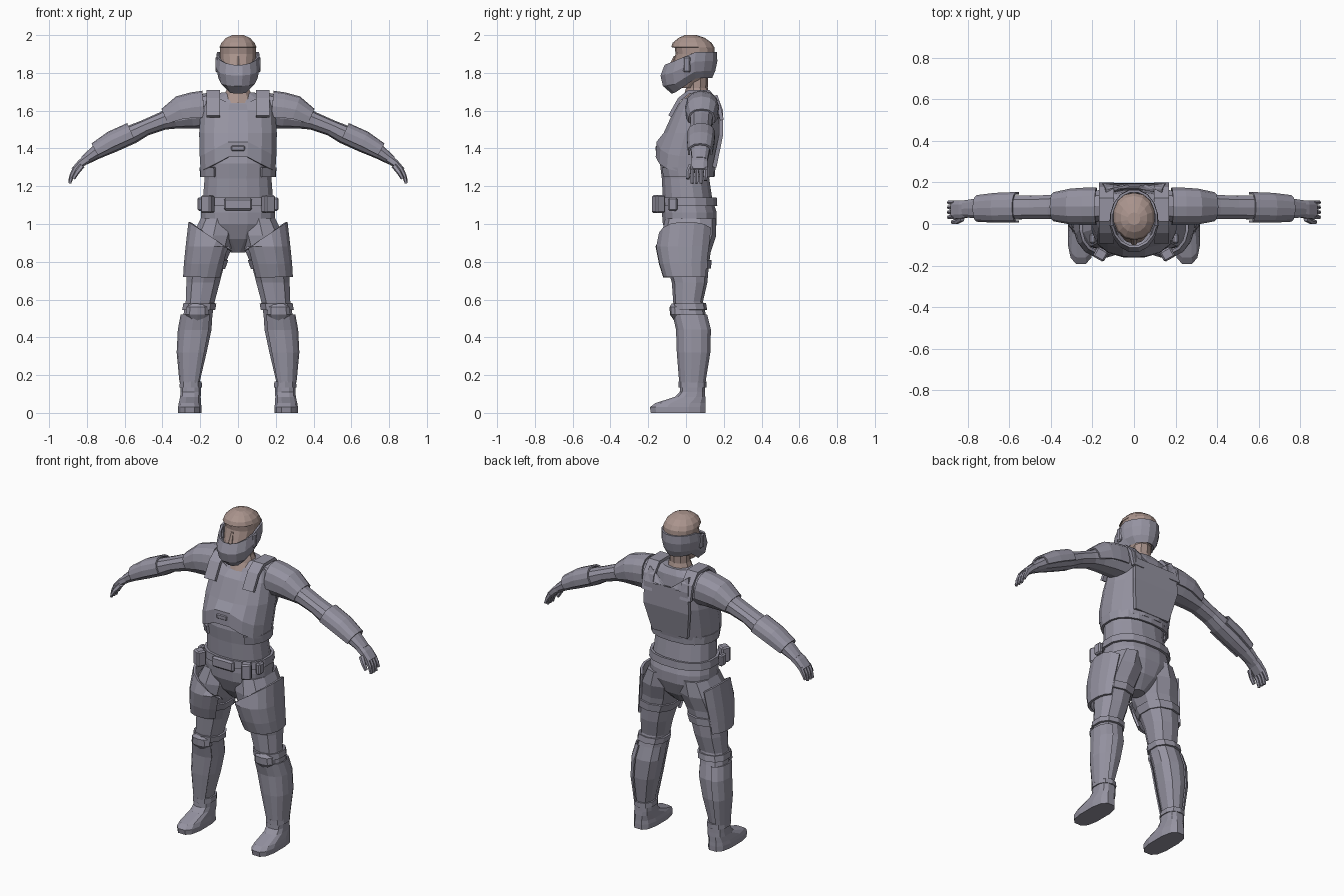
import bpy, bmesh, math
from mathutils import Vector


def material(name, rgb):
    m = bpy.data.materials.new(name)
    m.diffuse_color = (*rgb, 1)
    return m


ARMOUR = material("grey_armour", (0.30, 0.29, 0.355))
SKIN = material("skin", (0.40, 0.295, 0.265))


def finish(bm, name, mat, mirror=False, thick=0):
    me = bpy.data.meshes.new(name)
    bmesh.ops.recalc_face_normals(bm, faces=bm.faces)
    bm.to_mesh(me)
    bm.free()
    me.materials.append(mat)
    ob = bpy.data.objects.new(name, me)
    bpy.context.collection.objects.link(ob)
    if thick:
        s = ob.modifiers.new("thickness", 'SOLIDIFY')
        s.thickness, s.offset = thick, 0
    if mirror:
        ob.modifiers.new("mirror", 'MIRROR')
    return ob


def loft(name, rings, mat=ARMOUR, n=12, power=2.4, arc=None, warp=None,
         mirror=False, caps=True, thick=0):
    """Skin rings of (centre, u, v); arc (degrees) gives an open shell."""
    bm = bmesh.new()
    rows = []
    for c, u, v in rings:
        row = []
        for i in range(n + 1 if arc else n):
            a = (math.radians(arc[0] + (arc[1] - arc[0]) * i / n) if arc
                 else math.tau * (i + 0.5) / n)
            p = [math.copysign(abs(t) ** (2 / power), t) for t in (math.cos(a), math.sin(a))]
            q = Vector(c) + Vector(u) * p[0] + Vector(v) * p[1]
            row.append(bm.verts.new(warp(q) if warp else q))
        rows.append(row)
    for r, s in zip(rows, rows[1:]):
        for i in range(n):
            j = i + 1 if arc else (i + 1) % n
            bm.faces.new((r[i], r[j], s[j], s[i]))
    if caps and not arc:
        bm.faces.new(rows[0])
        bm.faces.new(rows[-1])
    return finish(bm, name, mat, mirror, thick)


def upright(data, grow=0.0):
    """Horizontal rings from (z, centre x, front y, back y, half width)."""
    return [((x, (f + b) / 2, z), (w + grow, 0, 0), (0, (b - f) / 2 + grow, 0))
            for z, x, f, b, w in data]


def along(data, grow=0.0):
    """Rings across a path in the xz plane from (x, z, y, half depth, half height)."""
    out = []
    for i, (x, z, y, d, h) in enumerate(data):
        a, b = data[max(i - 1, 0)], data[min(i + 1, len(data) - 1)]
        t = Vector((b[0] - a[0], 0, b[1] - a[1])).normalized()
        out.append(((x, y, z), (0, d + grow, 0), Vector((-t.z, 0, t.x)) * (h + grow)))
    return out


def block(name, centre, size, turn=0, bevel=0.008, mirror=False):
    bm = bmesh.new()
    bmesh.ops.create_cube(bm, size=1)
    bmesh.ops.scale(bm, vec=size, verts=bm.verts)
    bmesh.ops.bevel(bm, geom=bm.edges[:], offset=bevel, segments=1, affect='EDGES')
    for v in bm.verts:
        c, s = math.cos(turn), math.sin(turn)
        v.co = Vector((v.co.x * c - v.co.y * s, v.co.x * s + v.co.y * c, v.co.z)) + Vector(centre)
    return finish(bm, name, ARMOUR, mirror)


# Torso and pelvis
loft("body", upright([
    (0.85, 0, -0.03, 0.07, 0.04), (0.92, 0, -0.09, 0.135, 0.14), (1.0, 0, -0.125, 0.165, 0.2),
    (1.06, 0, -0.13, 0.165, 0.2), (1.14, 0, -0.125, 0.14, 0.188), (1.24, 0, -0.13, 0.125, 0.18),
    (1.32, 0, -0.14, 0.13, 0.185), (1.45, 0, -0.115, 0.15, 0.195), (1.58, 0, -0.055, 0.165, 0.19),
    (1.66, 0, -0.01, 0.155, 0.165), (1.695, 0, 0.02, 0.135, 0.09)]), n=16)


# Vest whose lower front edge rises to the middle
def vest_edge(p):
    if p.y < 0 and p.z < 1.37:
        p.z += 0.1 * max(0, 1 - abs(p.x) / 0.19)
    if p.z > 1.64 and abs(p.x) < 0.08:
        p.z -= 0.03 if p.y < 0.05 else 0.08
    return p


loft("vest", upright([
    (1.28, 0, -0.157, 0.15, 0.195), (1.36, 0, -0.153, 0.165, 0.2), (1.48, 0, -0.115, 0.187, 0.203),
    (1.6, 0, -0.06, 0.187, 0.195), (1.665, 0, -0.02, 0.17, 0.175)]),
    n=16, warp=vest_edge, caps=False, thick=0.012)
loft("waist_strap", upright([(1.25, 0, -0.135, 0.145, 0.195), (1.3, 0, -0.145, 0.148, 0.198)]),
     n=14, arc=(-55, 235), thick=0.014)
block("chest_clasp", (0, -0.152, 1.4), (0.08, 0.02, 0.035))

# Back plate with a notched neckline
bm = bmesh.new()
outline = [(-0.12, 1.3, 0.15), (0.12, 1.3, 0.15), (0.155, 1.47, 0.185), (0.15, 1.6, 0.185),
           (0.135, 1.68, 0.155), (0, 1.58, 0.185), (-0.135, 1.68, 0.155), (-0.15, 1.6, 0.185),
           (-0.155, 1.47, 0.185)]
vs = [bm.verts.new((x, y, z)) for x, z, y in outline]
for f in ((0, 1, 2, 8), (8, 2, 3, 7), (7, 3, 5), (3, 4, 5), (5, 6, 7)):
    bm.faces.new([vs[i] for i in f])
finish(bm, "back_plate", ARMOUR, thick=0.022)

# Shoulder straps
bm = bmesh.new()
path = [(-0.085, 1.57), (-0.035, 1.66), (0.015, 1.7), (0.12, 1.7), (0.17, 1.64), (0.19, 1.55)]
pairs = [[bm.verts.new((x, y, z)) for x in (0.095, 0.168)] for y, z in path]
for a, b in zip(pairs, pairs[1:]):
    bm.faces.new((a[0], a[1], b[1], b[0]))
finish(bm, "shoulder_strap", ARMOUR, mirror=True, thick=0.02)

# Belt, buckle and pouches
loft("belt", upright([(1.095, 0, -0.137, 0.16, 0.2), (1.14, 0, -0.135, 0.157, 0.196)]),
     n=16, thick=0.016, caps=False)
block("buckle", (0, -0.143, 1.105), (0.15, 0.024, 0.065), bevel=0.01)
block("belt_pouch", (0.16, -0.145, 1.105), (0.06, 0.055, 0.095), turn=0.5, mirror=True)
block("side_pouch", (0.2, -0.07, 1.105), (0.03, 0.05, 0.07), mirror=True)

# Legs
leg = [(1.03, 0.11, -0.11, 0.16, 0.09), (0.94, 0.13, -0.13, 0.16, 0.118),
       (0.85, 0.152, -0.125, 0.13, 0.115), (0.77, 0.172, -0.1, 0.12, 0.1),
       (0.69, 0.185, -0.075, 0.113, 0.092), (0.59, 0.2, -0.068, 0.09, 0.08),
       (0.52, 0.212, -0.06, 0.105, 0.08), (0.44, 0.222, -0.042, 0.125, 0.085),
       (0.32, 0.238, -0.038, 0.122, 0.075), (0.16, 0.25, -0.025, 0.095, 0.048)]
loft("leg", upright(leg), n=10, mirror=True)


# Thigh plates with slanted upper edge
def thigh_edge(p):
    if p.z > 0.9:
        p.z += (p.x - 0.17) * 0.7
    return p


loft("thigh_plate", upright([
    (0.95, 0.135, -0.14, 0.15, 0.122), (0.88, 0.15, -0.155, 0.14, 0.122),
    (0.79, 0.17, -0.137, 0.125, 0.111), (0.72, 0.182, -0.115, 0.118, 0.103)]),
    n=9, arc=(-140, 55), warp=thigh_edge, mirror=True, thick=0.014)
loft("thigh_strap", upright([(0.81, 0.163, -0.118, 0.13, 0.11), (0.765, 0.173, -0.1, 0.126, 0.104)]),
     n=10, caps=False, mirror=True, thick=0.012)

# Knee bands and pads
loft("knee_band", upright([(0.58, 0.202, -0.07, 0.1, 0.085), (0.545, 0.208, -0.068, 0.106, 0.085)]),
     n=10, caps=False, mirror=True, thick=0.012)
loft("knee_pad", upright([
    (0.58, 0.215, -0.075, 0.0, 0.035), (0.56, 0.215, -0.087, 0.0, 0.06),
    (0.52, 0.215, -0.085, 0.0, 0.065), (0.485, 0.215, -0.06, 0.0, 0.035)]), n=10, mirror=True)

# Shin guards
loft("shin_guard", upright(leg[6:], 0.008), n=8, arc=(-130, 70), mirror=True, thick=0.008)

# Boots
loft("boot", upright([
    (0, 0.255, -0.19, 0.108, 0.064), (0.03, 0.255, -0.195, 0.108, 0.064),
    (0.052, 0.255, -0.165, 0.106, 0.06), (0.085, 0.252, -0.06, 0.104, 0.056),
    (0.11, 0.25, -0.035, 0.102, 0.055), (0.16, 0.25, -0.032, 0.1, 0.055)]), n=12, power=2.8, mirror=True)
loft("boot_cuff", upright([(0.135, 0.25, -0.034, 0.103, 0.057), (0.165, 0.25, -0.034, 0.103, 0.055)]),
     n=10, caps=False, mirror=True, thick=0.01)

# Arms
arm = [(0.15, 1.6, 0.088, 0.078, 0.095), (0.25, 1.59, 0.085, 0.078, 0.085),
       (0.34, 1.565, 0.083, 0.068, 0.062), (0.4, 1.545, 0.082, 0.06, 0.048),
       (0.49, 1.51, 0.08, 0.058, 0.043), (0.56, 1.475, 0.08, 0.06, 0.05),
       (0.66, 1.43, 0.078, 0.058, 0.05), (0.75, 1.38, 0.075, 0.05, 0.038),
       (0.815, 1.335, 0.073, 0.042, 0.025)]
loft("arm", along(arm), n=10, mirror=True)
loft("shoulder_pad", along([
    (0.18, 1.605, 0.085, 0.085, 0.096), (0.24, 1.6, 0.085, 0.085, 0.092),
    (0.3, 1.59, 0.084, 0.082, 0.085), (0.38, 1.555, 0.083, 0.066, 0.055)]),
    n=8, arc=(-20, 200), mirror=True, thick=0.01)
loft("forearm_guard", along(arm[5:8], 0.01), n=8, arc=(-15, 195), mirror=True, thick=0.01)

# Hands: palm, four fingers and thumb
loft("palm", along([(0.79, 1.35, 0.073, 0.042, 0.025), (0.83, 1.322, 0.07, 0.046, 0.022),
                    (0.868, 1.282, 0.068, 0.046, 0.019)]), n=8, power=3, mirror=True)
for k in range(4):
    y = 0.033 + k * 0.0235
    tip = 1.215 if k < 3 else 1.23
    loft("finger_%d" % (k + 1), along([(0.858, 1.295, y, 0.0115, 0.017), (0.88, 1.257, y, 0.011, 0.012),
                                       (0.891, tip, y, 0.009, 0.008)]), n=6, mirror=True)
loft("thumb", along([(0.825, 1.31, 0.03, 0.018, 0.015), (0.852, 1.275, 0.012, 0.013, 0.013),
                     (0.872, 1.24, 0.01, 0.01, 0.01)]), n=6, mirror=True)

# Neck and head
loft("neck", upright([(1.64, 0, -0.03, 0.14, 0.1), (1.685, 0, -0.01, 0.125, 0.075),
                      (1.72, 0, 0.0, 0.115, 0.06), (1.82, 0, 0.0, 0.12, 0.06)]), SKIN, n=10, power=2)
loft("head", upright([
    (1.72, 0, -0.08, 0.06, 0.05), (1.78, 0, -0.095, 0.12, 0.08), (1.85, 0, -0.07, 0.145, 0.093),
    (1.9, 0, -0.055, 0.152, 0.098), (1.935, 0, -0.06, 0.15, 0.098), (1.936, 0, -0.078, 0.15, 0.1),
    (1.96, 0, -0.07, 0.135, 0.09), (1.985, 0, -0.04, 0.1, 0.065), (2.0, 0, -0.005, 0.055, 0.03)]),
    SKIN, n=14, power=2.1)
loft("nose", upright([(1.8, 0, -0.11, -0.04, 0.018), (1.83, 0, -0.095, -0.04, 0.016),
                      (1.89, 0, -0.065, -0.04, 0.009)]), SKIN, n=6, power=2)


# Helmet guard: high band behind, sloping into a jaw mask in front
def guard_edge(p):
    f = min(1, max(0, (0.05 - p.y) / 0.17))
    top, bottom = 1.91 - 0.075 * f, 1.775 - 0.08 * min(1, f * 1.5)
    p.z = bottom + (top - bottom) * (p.z - 1.7) / 0.2
    return p


loft("helmet_guard", upright([
    (1.7, 0, -0.075, 0.135, 0.07), (1.755, 0, -0.12, 0.152, 0.1),
    (1.83, 0, -0.132, 0.163, 0.112), (1.9, 0, -0.11, 0.16, 0.108)]),
    n=16, power=2, warp=guard_edge, caps=False, thick=0.012)
block("ear_cover", (0.108, 0.005, 1.845), (0.024, 0.04, 0.085), mirror=True)
